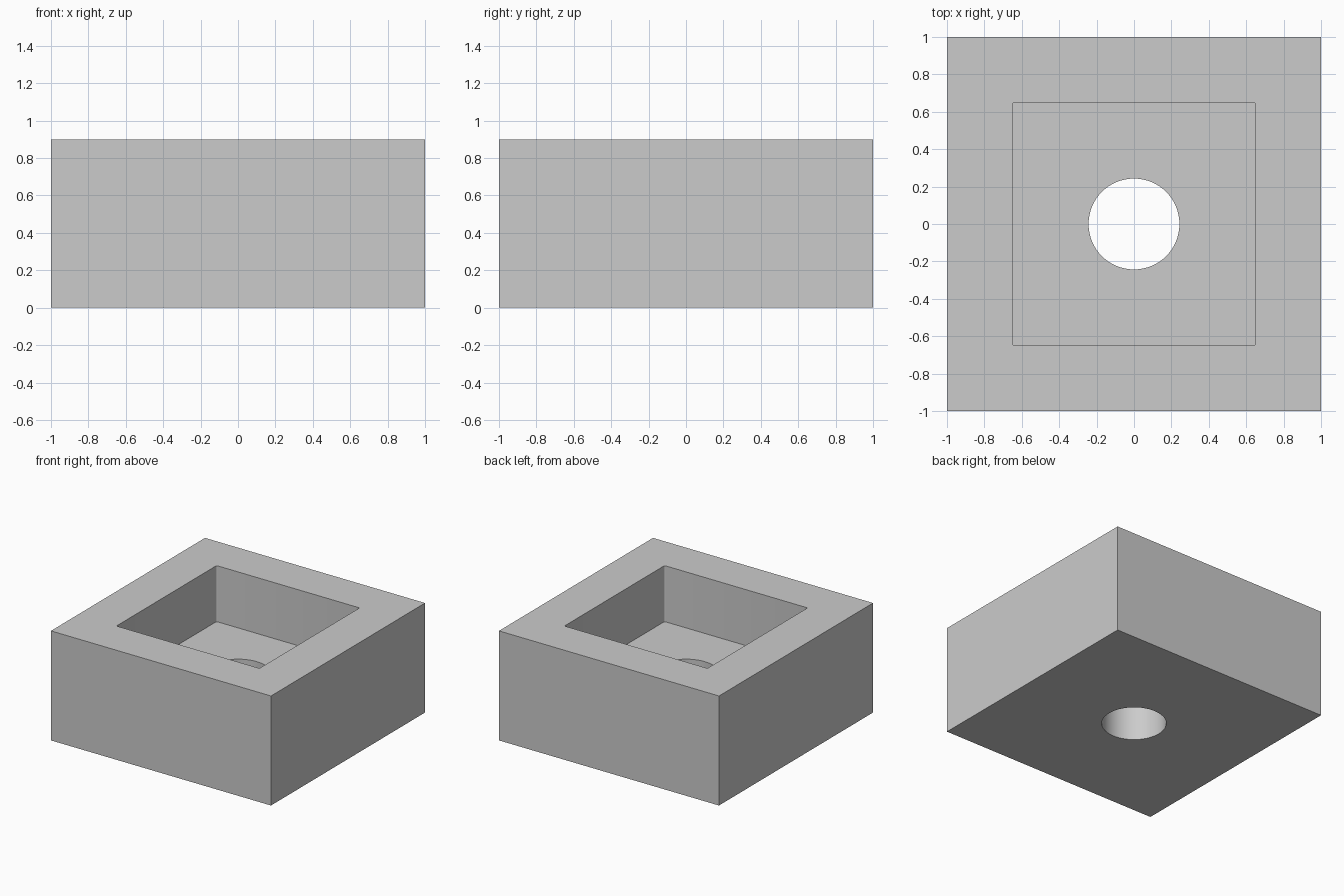
import bpy
import math

if "Cube" in bpy.data.objects:
    bpy.data.objects.remove(bpy.data.objects["Cube"], do_unlink=True)

HEIGHT = 0.9
FLOOR = 0.44
POCKET = 1.3
HOLE_RADIUS = 0.243

grey = bpy.data.materials.new("plain grey")
grey.use_nodes = True
colour = (0.6, 0.6, 0.6, 1)
grey.diffuse_color = colour
grey.node_tree.nodes["Principled BSDF"].inputs["Base Color"].default_value = colour


def box(name, width, bottom, top):
    bpy.ops.mesh.primitive_cube_add(size=1, location=(0, 0, (bottom + top) / 2))
    obj = bpy.context.object
    obj.name = name
    obj.scale = (width, width, top - bottom)
    bpy.ops.object.transform_apply(location=True, rotation=False, scale=True)
    obj.data.materials.append(grey)
    return obj


def apply_all(obj):
    bpy.ops.object.select_all(action='DESELECT')
    obj.select_set(True)
    bpy.context.view_layer.objects.active = obj
    for mod in list(obj.modifiers):
        bpy.ops.object.modifier_apply(modifier=mod.name)


# Solid block
block = box("hollow_block", 2, 0, HEIGHT)

# Square pocket with slightly rounded upright corners
pocket = box("pocket_cutter", POCKET, FLOOR, HEIGHT + 0.3)
weights = pocket.data.attributes.new("bevel_weight_edge", 'FLOAT', 'EDGE')
for edge in pocket.data.edges:
    a, b = (pocket.data.vertices[i].co for i in edge.vertices)
    weights.data[edge.index].value = 1.0 if abs(a.z - b.z) > 0.1 else 0.0
bevel = pocket.modifiers.new("corners", 'BEVEL')
bevel.limit_method = 'WEIGHT'
bevel.width = 0.012
bevel.segments = 4
apply_all(pocket)

# Round drain hole through the floor
bpy.ops.mesh.primitive_cylinder_add(vertices=64, radius=HOLE_RADIUS, depth=1,
                                    location=(0, 0, 0.2))
hole = bpy.context.object
hole.name = "hole_cutter"
hole.data.materials.append(grey)

# Cut both out of the block
for cutter in (pocket, hole):
    cutter.hide_render = True
    cut = block.modifiers.new(cutter.name, 'BOOLEAN')
    cut.operation = 'DIFFERENCE'
    cut.solver = 'EXACT'
    cut.object = cutter
apply_all(block)
for cutter in (pocket, hole):
    bpy.data.objects.remove(cutter, do_unlink=True)

bpy.ops.object.shade_smooth_by_angle(angle=math.radians(30))
